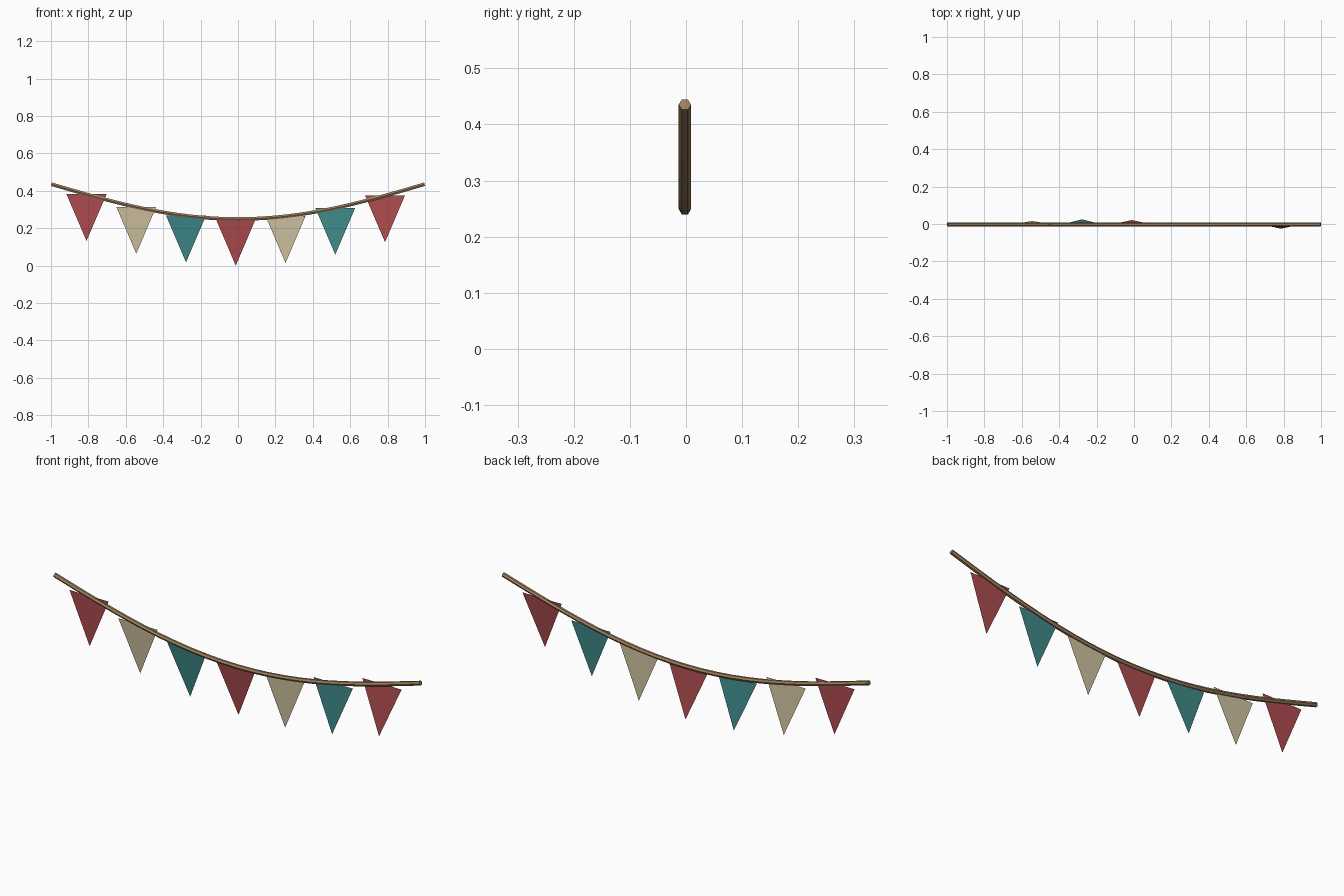
import bpy, bmesh
from math import sin, cos, pi, atan
from mathutils import Vector

if "Cube" in bpy.data.objects:
    bpy.data.objects.remove(bpy.data.objects["Cube"])

ROPE_Y, END_Z, SAG, HALF = -0.002, 0.436, 0.187, 0.9975


def material(name, rgb):
    m = bpy.data.materials.new(name)
    m.diffuse_color = (*rgb, 1)
    m.use_nodes = True
    m.node_tree.nodes["Principled BSDF"].inputs["Base Color"].default_value = m.diffuse_color
    return m


def rope_z(x):
    return END_Z - SAG * cos(pi * x / 2)


def make_object(name, bm, mat):
    mesh = bpy.data.meshes.new(name)
    bm.to_mesh(mesh)
    bm.free()
    mesh.materials.append(mat)
    ob = bpy.data.objects.new(name, mesh)
    bpy.context.collection.objects.link(ob)
    return ob


red = material("red_cloth", (0.41, 0.07, 0.075))
cream = material("cream_cloth", (0.62, 0.53, 0.35))
teal = material("teal_cloth", (0.05, 0.25, 0.25))
tan = material("rope_fibre", (0.36, 0.22, 0.11))

# Rope: six-sided tube swept along the sag
SIDES, STEPS, R = 6, 24, 0.011
bm = bmesh.new()
rings = []
for i in range(STEPS + 1):
    x = HALF * (2 * i / STEPS - 1)
    slope = atan(SAG * pi / 2 * sin(pi * x / 2))
    normal = Vector((-sin(slope), 0, cos(slope)))
    centre = Vector((x, ROPE_Y, rope_z(x)))
    rings.append([bm.verts.new(centre + R * (Vector((0, cos(a), 0)) + normal * sin(a)))
                  for a in (2 * pi * k / SIDES for k in range(SIDES))])
for a, b in zip(rings, rings[1:]):
    for k in range(SIDES):
        n = (k + 1) % SIDES
        bm.faces.new((a[k], a[n], b[n], b[k]))
bm.faces.new(rings[0])
bm.faces.new(rings[-1])
bmesh.ops.recalc_face_normals(bm, faces=bm.faces)
make_object("rope", bm, tan)

# Pennants: single-sided triangles, each swung slightly to the front or back
HALF_WIDTH, DROP = 0.107, 0.25
swings = (0.004, 0.018, 0.027, 0.023, 0.006, -0.008, -0.023)
for i, swing in enumerate(swings):
    x = -0.81 + 0.266 * i
    top = rope_z(x) + 0.001
    bm = bmesh.new()
    bm.faces.new([bm.verts.new(p) for p in (
        (x - HALF_WIDTH, ROPE_Y, top),
        (x, ROPE_Y + swing, top - DROP),
        (x + HALF_WIDTH, ROPE_Y, top))])
    make_object(f"pennant_{i + 1}", bm, (red, cream, teal)[i % 3])
